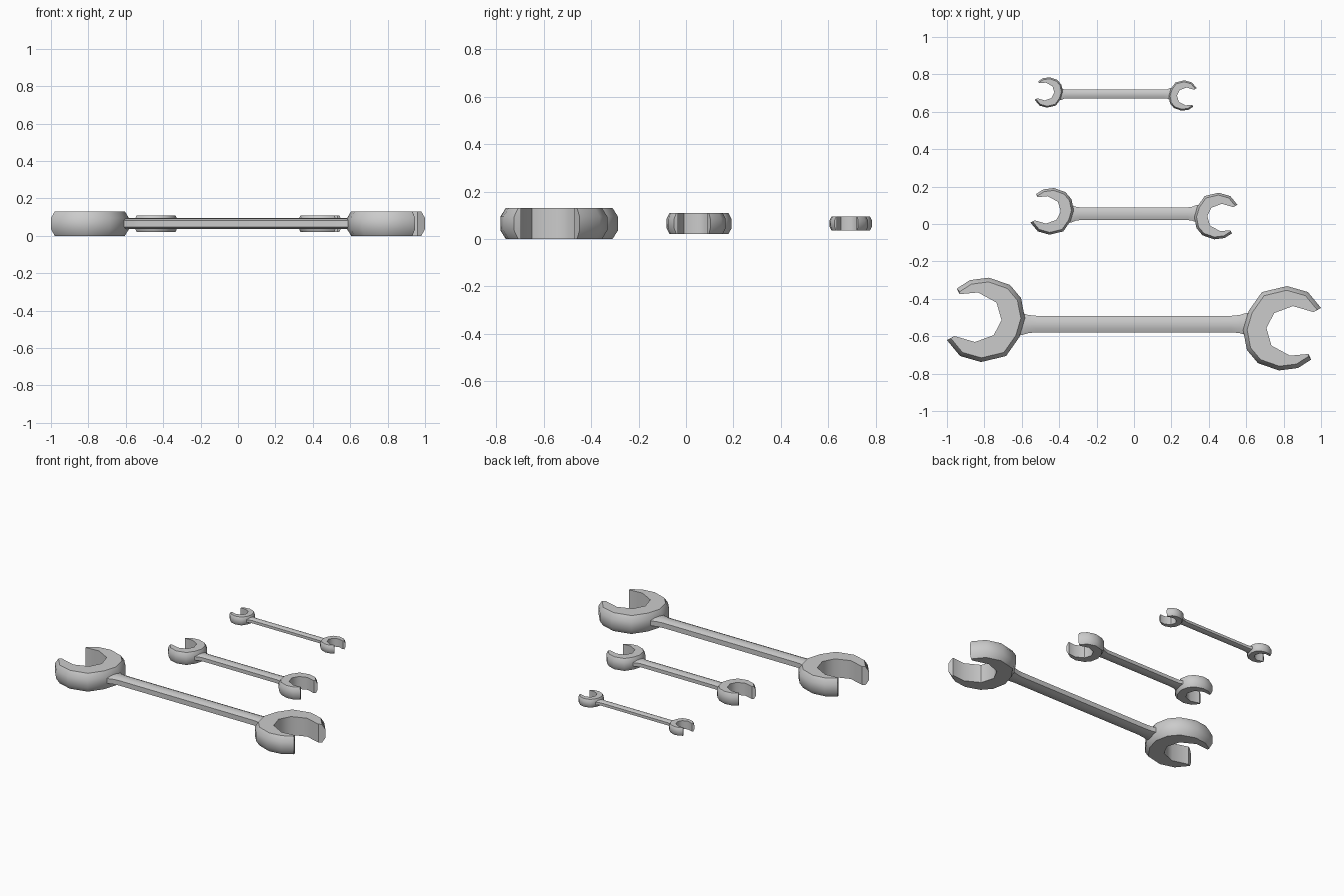
import bpy, bmesh, math

if "Cube" in bpy.data.objects:
    bpy.data.objects.remove(bpy.data.objects["Cube"])

MID_Z = 0.065
# open jaw outline of the right-hand end (unit = full-size spanner)
OUTER = [(1.0, .086), (.93, .171), (.818, .203), (.684, .171), (.613, .07), (.583, -.032),
         (.604, -.139), (.663, -.209), (.775, -.248), (.877, -.235), (.947, -.19)]
INNER = [(.933, -.16), (.834, -.169), (.735, -.115), (.708, -.021), (.75, .059),
         (.85, .096), (.96, .064)]
CENTRE = (.80, -.021)


def loft(name, rings, loc):
    """Skin matching closed rings and cap both ends."""
    bm = bmesh.new()
    loops = [[bm.verts.new(p) for p in ring] for ring in rings]
    n = len(loops[0])
    for a, b in zip(loops, loops[1:]):
        for i in range(n):
            j = (i + 1) % n
            bm.faces.new((a[i], a[j], b[j], b[i]))
    bm.faces.new(loops[0])
    bm.faces.new(loops[-1])
    bmesh.ops.recalc_face_normals(bm, faces=bm.faces)
    mesh = bpy.data.meshes.new(name)
    bm.to_mesh(mesh)
    bm.free()
    mesh.polygons.foreach_set("use_smooth", [True] * len(mesh.polygons))
    mesh.set_sharp_from_angle(angle=math.radians(45))
    ob = bpy.data.objects.new(name, mesh)
    ob.location = loc
    bpy.context.collection.objects.link(ob)
    return ob


def spanner(label, cx, cy, scale, half_len, half_h, bar_w, bar_h):
    off = half_len - scale
    loc = (cx, cy, MID_Z)
    # barrel-sided jaws, the second turned half a revolution
    rings = []
    for level, k in ((-1, .9), (-.45, 1), (.45, 1), (1, .9)):
        pts = [(CENTRE[0] + (x - CENTRE[0]) * k, CENTRE[1] + (y - CENTRE[1]) * k)
               for x, y in OUTER] + INNER
        rings.append([(x * scale + off, y * scale, level * half_h) for x, y in pts])
    for side, turn in (("right", 0), ("left", math.pi)):
        jaw = loft(f"{label}_jaw_{side}", rings, loc)
        jaw.rotation_euler.z = turn
    # handle with crowned faces and flared ends
    section = [(1, -.6), (1, .6), (.5, .92), (0, 1), (-.5, .92), (-1, .6),
               (-1, -.6), (-.5, -.92), (0, -1), (.5, -.92)]
    half = [(.52, 1), (.565, 1.1), (.60, 1.35), (.64, 1.4)]
    stations = [(-(x * scale + off), w) for x, w in reversed(half)]
    stations += [(x * scale + off, w) for x, w in half]
    loft(f"{label}_handle", [[(x, y * bar_w * w, z * bar_h) for y, z in section]
                             for x, w in stations], loc)


spanner("large_spanner", 0, -.535, 1.0, 1.0, .065, .044, .029)
spanner("medium_spanner", 0, .055, .553, .553, .044, .034, .021)
spanner("small_spanner", -.098, .695, .36, .433, .029, .023, .016)
